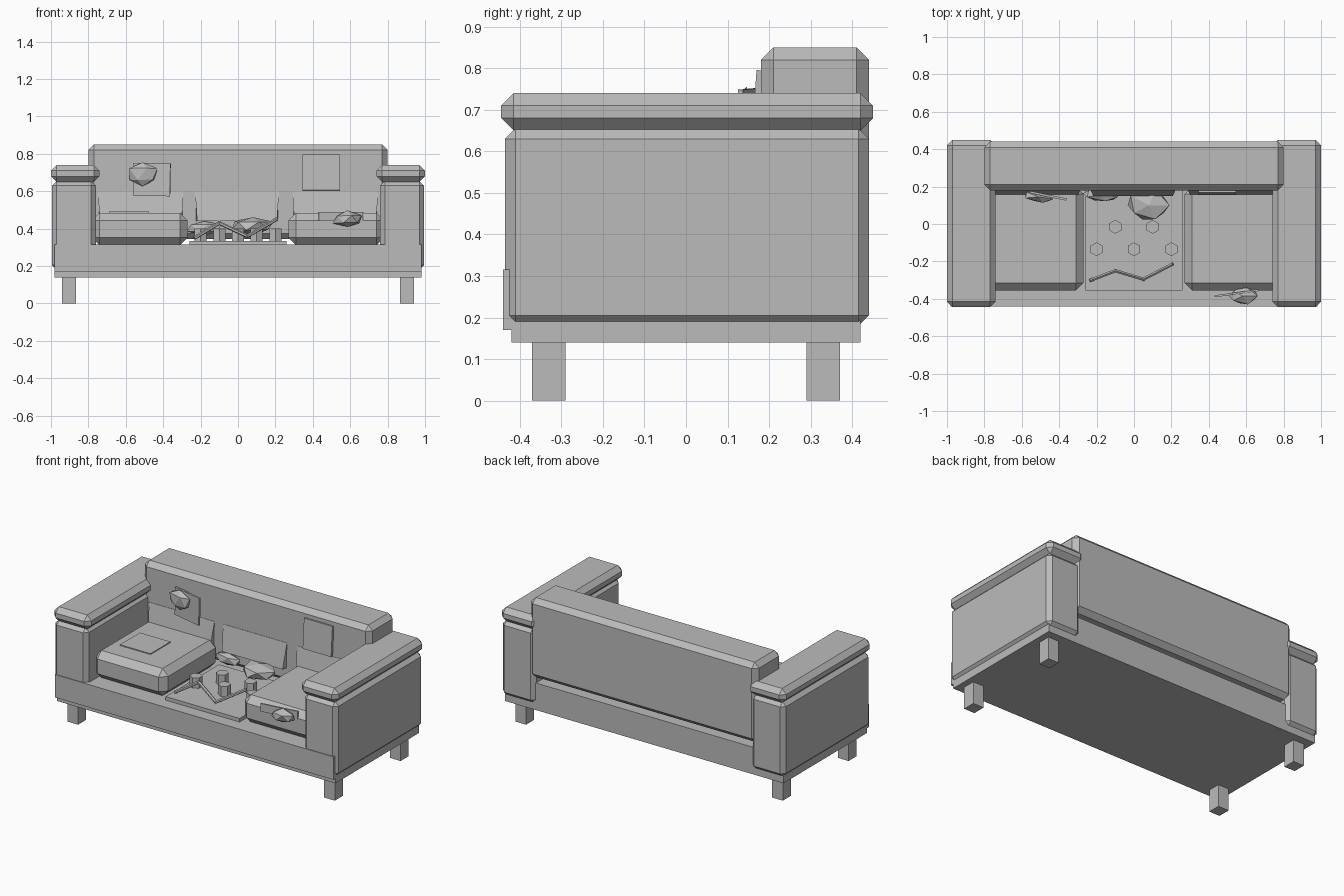
import bpy, bmesh, math, random
from mathutils import Vector, Euler

if "Cube" in bpy.data.objects:
    bpy.data.objects.remove(bpy.data.objects["Cube"])

random.seed(4)
grey = bpy.data.materials.new("grey fabric")
grey.diffuse_color = (0.5, 0.5, 0.5, 1)
grey.use_nodes = True
grey.node_tree.nodes["Principled BSDF"].inputs["Base Color"].default_value = grey.diffuse_color


def finish(name, bm):
    bmesh.ops.recalc_face_normals(bm, faces=bm.faces)
    mesh = bpy.data.meshes.new(name)
    bm.to_mesh(mesh)
    bm.free()
    mesh.materials.append(grey)
    ob = bpy.data.objects.new(name, mesh)
    bpy.context.collection.objects.link(ob)
    return ob


def box(name, x, y, z, bevel=0.0, rot=(0, 0, 0)):
    """Box from axis ranges, with an optional one-step chamfer."""
    bm = bmesh.new()
    bmesh.ops.create_cube(bm, size=1)
    for v in bm.verts:
        v.co = Vector([v.co[i] * (r[1] - r[0]) for i, r in enumerate((x, y, z))])
    if bevel:
        bmesh.ops.bevel(bm, geom=bm.edges[:], offset=bevel, segments=1, affect='EDGES')
    ob = finish(name, bm)
    ob.location = [(r[0] + r[1]) / 2 for r in (x, y, z)]
    ob.rotation_euler = rot
    return ob


def lump(name, centre, size, rot=(0, 0, 0)):
    """Irregular faceted lump of stuffing."""
    bm = bmesh.new()
    bmesh.ops.create_icosphere(bm, subdivisions=1, radius=0.5)
    for v in bm.verts:
        v.co *= random.uniform(0.85, 1.1)
        v.co = Vector([v.co[i] * size[i] for i in range(3)])
    ob = finish(name, bm)
    ob.location = centre
    ob.rotation_euler = rot


# Frame
box("base", (-0.98, 0.98), (-0.42, 0.42), (0.14, 0.312))
box("front_panel", (-0.98, 0.98), (-0.44, -0.41), (0.17, 0.315))
box("backrest", (-0.80, 0.80), (0.18, 0.44), (0.345, 0.85), 0.03)

# Arms, arm pads, legs and seat cushions on both sides
for s, side in ((-1, "left"), (1, "right")):
    def span(a, b):
        return sorted((s * a, s * b))
    box(side + "_arm", span(0.76, 0.995), (-0.435, 0.44), (0.18, 0.655), 0.025)
    box(side + "_arm_pad", span(0.74, 1.0), (-0.445, 0.45), (0.65, 0.74), 0.03)
    box(side + "_seat_cushion", span(0.27, 0.78), (-0.355, 0.20), (0.312, 0.485), 0.04)
    for y in (-0.33, 0.33):
        box(side + "_leg", span(0.865, 0.94), (y - 0.04, y + 0.04), (0, 0.141))

# Sloped lower back cushions, thinning upwards into the backrest
for x0, x1 in ((-0.75, -0.29), (-0.23, 0.22), (0.29, 0.75)):
    bm = bmesh.new()
    ends = []
    for x, inset in ((x0, 0.012), (x1, -0.012)):
        ends.append([bm.verts.new(p) for p in (
            (x + inset, 0.150, 0.44), (x, 0.178, 0.60), (x, 0.21, 0.60), (x, 0.21, 0.44))])
    bm.faces.new(ends[0])
    bm.faces.new(ends[1])
    for i in range(4):
        j = (i + 1) % 4
        bm.faces.new((ends[0][i], ends[0][j], ends[1][j], ends[1][i]))
    finish("back_cushion", bm)

# Patches
box("seat_patch_left", (-0.69, -0.475), (-0.20, 0.0), (0.484, 0.491))
box("seat_patch_right", (0.53, 0.67), (-0.015, 0.125), (0.484, 0.489))
box("back_patch_right", (0.345, 0.545), (0.163, 0.178), (0.605, 0.795), rot=(-0.07, 0, 0))
box("back_patch_left", (-0.56, -0.36), (0.145, 0.157), (0.575, 0.75), rot=(0, 0.02, -0.2))
box("front_flap", (0.43, 0.67), (-0.375, -0.365), (0.44, 0.49), rot=(0, 0, 0.14))

# Exposed seat deck with hexagonal studs
box("seat_deck", (-0.26, 0.26), (-0.355, 0.18), (0.31, 0.335))
for x, y in ((-0.1, -0.015), (0.1, -0.015), (-0.2, -0.135), (0, -0.135), (0.2, -0.135)):
    bm = bmesh.new()
    bmesh.ops.create_cone(bm, cap_ends=True, segments=6, radius1=0.037, radius2=0.037, depth=0.07)
    ob = finish("stud", bm)
    ob.location = (x, y, 0.365)

# Sprung zigzag wire
pts = [Vector(p) for p in ((-0.23, -0.30, 0.352), (-0.10, -0.25, 0.43),
                           (0.05, -0.295, 0.36), (0.205, -0.215, 0.45))]
for a, b in zip(pts, pts[1:]):
    bm = bmesh.new()
    bmesh.ops.create_cone(bm, cap_ends=True, segments=6, radius1=0.01, radius2=0.01,
                          depth=(b - a).length + 0.01)
    ob = finish("spring_wire", bm)
    ob.location = (a + b) / 2
    ob.rotation_euler = (b - a).to_track_quat('Z', 'Y').to_euler()

# Stuffing
lump("stuffing_back", (-0.51, 0.145, 0.69), (0.18, 0.06, 0.14), (0, 0, -0.15))
lump("stuffing_front", (0.585, -0.385, 0.45), (0.165, 0.10, 0.09))
lump("stuffing_deck_large", (0.08, 0.10, 0.415), (0.25, 0.18, 0.10))
lump("stuffing_deck_small", (-0.18, 0.155, 0.405), (0.20, 0.07, 0.08), (0, 0, -0.1))
